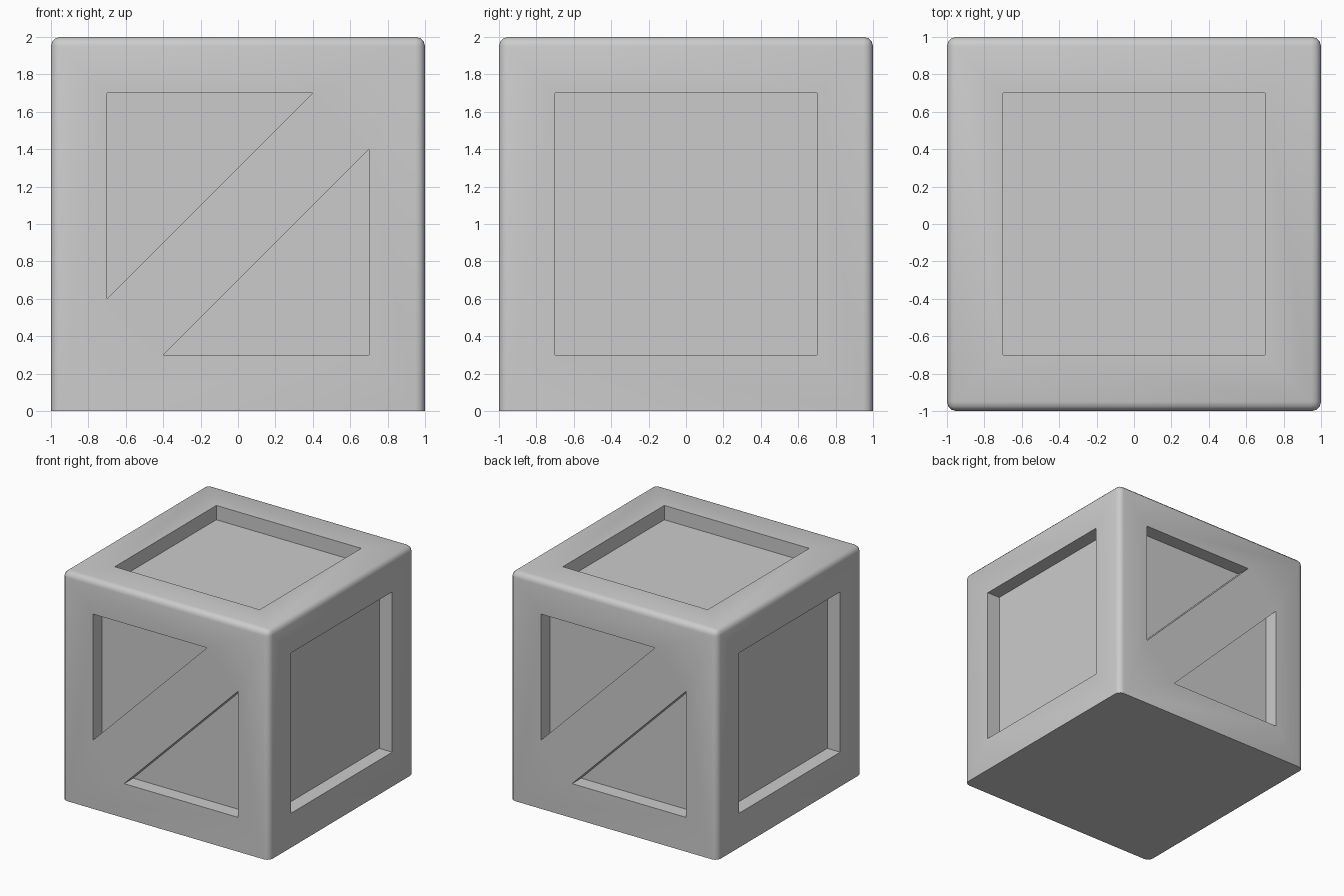
import bpy, bmesh, math
from mathutils import Matrix, Vector

if "Cube" in bpy.data.objects:
    bpy.data.objects.remove(bpy.data.objects["Cube"])

DEPTH = 0.125
BEVEL = 0.05

grey = bpy.data.materials.new("plain_grey")
grey.use_nodes = True
colour = (0.6, 0.6, 0.6, 1)
grey.diffuse_color = colour
grey.node_tree.nodes["Principled BSDF"].inputs["Base Color"].default_value = colour


def make_object(name, bm):
    mesh = bpy.data.meshes.new(name)
    bm.to_mesh(mesh)
    bm.free()
    mesh.materials.append(grey)
    obj = bpy.data.objects.new(name, mesh)
    bpy.context.collection.objects.link(obj)
    return obj


# Crate body: every edge rounded except those around the base
bm = bmesh.new()
bmesh.ops.create_cube(bm, size=2, matrix=Matrix.Translation((0, 0, 1)))
rounded = [e for e in bm.edges if any(v.co.z > 1 for v in e.verts)]
bmesh.ops.bevel(bm, geom=rounded, offset=BEVEL, segments=3, profile=0.5,
                affect='EDGES', clamp_overlap=True)
crate = make_object("crate_body", bm)

# Recess outlines, drawn on the front face about its centre
square = [(-0.7, -0.7), (0.7, -0.7), (0.7, 0.7), (-0.7, 0.7)]
upper_triangle = [(-0.7, 0.7), (-0.7, -0.4), (0.4, 0.7)]
lower_triangle = [(-x, -z) for x, z in upper_triangle]

# Each recess is turned from the front to its own side
front = Matrix.Identity(4)
back = Matrix.Rotation(math.pi, 4, 'Z')
left = Matrix.Rotation(math.pi / 2, 4, 'Z')
right = Matrix.Rotation(-math.pi / 2, 4, 'Z')
top = Matrix.Rotation(-math.pi / 2, 4, 'X')
recesses = [(square, side) for side in (left, right, top)]
recesses += [(tri, side) for side in (front, back)
             for tri in (upper_triangle, lower_triangle)]

# All recess cutters together as one helper
bm = bmesh.new()
for outline, turn in recesses:
    place = Matrix.Translation((0, 0, 1)) @ turn
    verts = [bm.verts.new(place @ Vector((x, DEPTH - 1, z))) for x, z in outline]
    face = bm.faces.new(verts)
    out = bmesh.ops.extrude_face_region(bm, geom=[face], use_keep_orig=True)
    moved = [g for g in out["geom"] if isinstance(g, bmesh.types.BMVert)]
    bmesh.ops.translate(bm, verts=moved, vec=turn @ Vector((0, -DEPTH - 0.1, 0)))
bmesh.ops.recalc_face_normals(bm, faces=bm.faces)
cutter = make_object("recess_cutter", bm)
cutter.hide_render = True

# Cut the recesses, then drop the helper
cut = crate.modifiers.new("recesses", 'BOOLEAN')
cut.operation = 'DIFFERENCE'
cut.solver = 'EXACT'
cut.object = cutter
bpy.context.view_layer.objects.active = crate
crate.select_set(True)
bpy.ops.object.modifier_apply(modifier=cut.name)
bpy.data.objects.remove(cutter)

# Soft rounded edges, crisp recess edges
bpy.ops.object.shade_smooth_by_angle(angle=math.radians(40))
